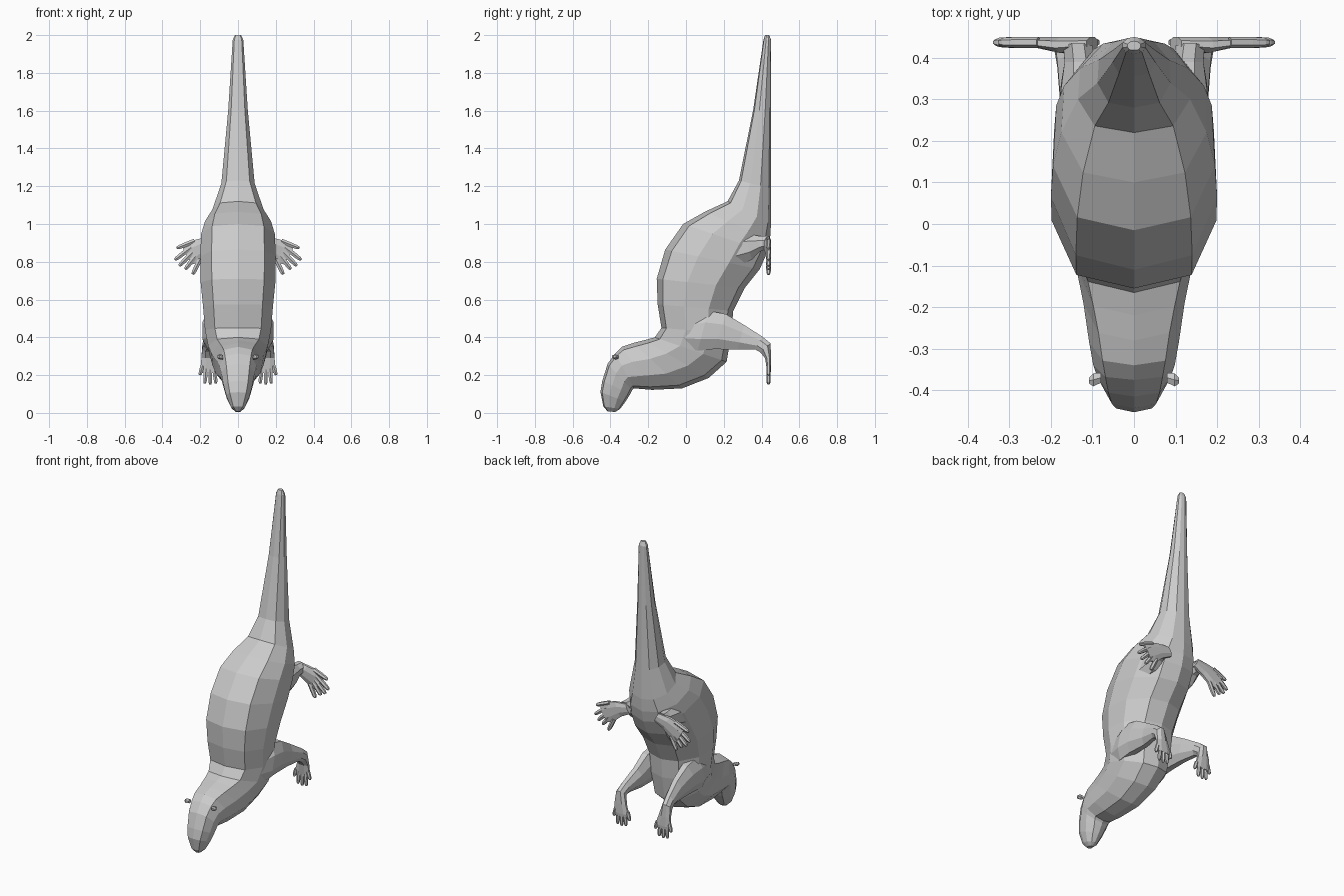
import bpy, bmesh, math
from mathutils import Vector as V

FLOOR = 0.45   # flat plane the feet and tail rest against


def circle(n):
    return [(math.cos(2 * math.pi * (i + .5) / n), math.sin(2 * math.pi * (i + .5) / n)) for i in range(n)]


def loft(bm, rings, profile):
    """Skin rings of (centre, side half-vector, up half-vector)."""
    loops = []
    for c, a, b in rings:
        loop = []
        for px, py in profile:
            p = V(c) + V(a) * px + V(b) * py
            p.y = min(p.y, FLOOR)
            loop.append(bm.verts.new(p))
        loops.append(loop)
    n = len(profile)
    for r, s in zip(loops, loops[1:]):
        for i in range(n):
            j = (i + 1) % n
            bm.faces.new((r[i], r[j], s[j], s[i]))
    bm.faces.new(loops[0])
    bm.faces.new(loops[-1][::-1])


def finish(bm, name, mirror=False):
    bmesh.ops.recalc_face_normals(bm, faces=bm.faces)
    me = bpy.data.meshes.new(name)
    bm.to_mesh(me)
    bm.free()
    ob = bpy.data.objects.new(name, me)
    bpy.context.collection.objects.link(ob)
    if mirror:
        ob.modifiers.new("mirror", 'MIRROR').use_mirror_merge = False
    return ob


def digits(bm, pairs, r):
    """Tapered toes, each from a knuckle to a tip in the (x, z) plane."""
    for (x0, z0), (x1, z1) in pairs:
        d = V((x1 - x0, 0, z1 - z0))
        side = V((d.z, 0, -d.x)).normalized()
        rings = []
        for t, k in ((0, 1), (.55, 1), (.88, .85), (1, .5)):
            c = V((x0, .437, z0)) + d * t
            rings.append((c, side * r * k, (0, r * .95 * k, 0)))
        loft(bm, rings, circle(6))


# Body: back point (y, z), belly point (y, z), half width, tail tip to nose
spine = [
    (.418, 2.0, .44, 2.0, .016), (.41, 1.975, .45, 1.975, .028),
    (.355, 1.6, .45, 1.6, .052), (.28, 1.23, .45, 1.19, .088),
    (.22, 1.12, .45, 1.0, .135), (.10, 1.065, .445, .92, .175),
    (-.015, 1.0, .43, .85, .195), (-.11, .865, .39, .76, .2),
    (-.155, .71, .31, .66, .198), (-.15, .575, .25, .54, .185),
    (-.13, .45, .24, .42, .175), (-.165, .40, .215, .27, .158),
    (-.22, .385, .12, .185, .14), (-.28, .37, -.02, .13, .122),
    (-.34, .35, -.18, .122, .108), (-.375, .315, -.275, .13, .098),
    (-.415, .26, -.285, .12, .088), (-.443, .17, -.295, .10, .076),
    (-.453, .11, -.32, .06, .062), (-.438, .035, -.35, .02, .036),
    (-.415, .008, -.375, .005, .014)]
half = [(.70, .86), (1, .3), (.96, -.35), (.55, -.86)]
profile = [(0, 1)] + half + [(0, -1)] + [(-x, y) for x, y in reversed(half)]
bm = bmesh.new()
loft(bm, [((0, (a + c) / 2, (b + d) / 2), (w, 0, 0), (0, (a - c) / 2, (b - d) / 2))
          for a, b, c, d, w in spine], profile)
finish(bm, "body_and_tail")

# Front legs with hanging paws
bm = bmesh.new()
loft(bm, [
    ((.12, .0, .43), (.05, 0, 0), (0, .03, .09)),
    ((.135, .09, .435), (.058, 0, 0), (0, .03, .115)),
    ((.14, .18, .43), (.05, 0, 0), (0, .035, .1)),
    ((.14, .29, .40), (.04, 0, 0), (0, .02, .07)),
    ((.155, .385, .37), (.032, 0, 0), (0, .02, .037)),
    ((.162, .42, .345), (.03, 0, 0), (0, .03, .025)),
    ((.155, .435, .29), (.042, 0, 0), (0, .018, 0)),
    ((.147, .439, .23), (.055, 0, 0), (0, .012, 0)),
    ((.147, .439, .212), (.045, 0, 0), (0, .01, 0))], circle(8))
digits(bm, [((.105, .245), (.09, .195)), ((.125, .235), (.117, .155)),
            ((.147, .23), (.147, .15)), ((.169, .235), (.176, .155)),
            ((.188, .25), (.202, .2))], .012)
finish(bm, "front_legs", True)

# Hind legs with splayed webbed feet
bm = bmesh.new()
loft(bm, [
    ((.11, .22, .86), (.08, 0, 0), (0, -.03, .1)),
    ((.125, .33, .88), (.055, 0, 0), (0, -.02, .075)),
    ((.13, .39, .895), (.04, 0, .0), (0, 0, .045)),
    ((.135, .425, .90), (.038, 0, 0), (0, .01, .04))], circle(8))
loft(bm, [
    ((.10, .435, .905), (.015, 0, .03), (0, .016, 0)),
    ((.17, .432, .885), (.022, 0, .044), (0, .022, 0)),
    ((.23, .438, .853), (.03, 0, .06), (0, .014, 0)),
    ((.27, .441, .832), (.028, 0, .05), (0, .01, 0))], circle(8))
digits(bm, [((.23, .91), (.325, .872)), ((.25, .875), (.335, .81)),
            ((.24, .85), (.312, .778)), ((.225, .83), (.28, .76)),
            ((.20, .815), (.24, .733))], .014)
finish(bm, "hind_legs", True)

# Ears
bm = bmesh.new()
loft(bm, [((.08, -.37, .295), (0, .014, 0), (0, 0, .012)),
          ((.098, -.375, .297), (0, .018, 0), (0, 0, .014)),
          ((.108, -.377, .298), (0, .008, 0), (0, 0, .007))], circle(6))
finish(bm, "ears", True)
